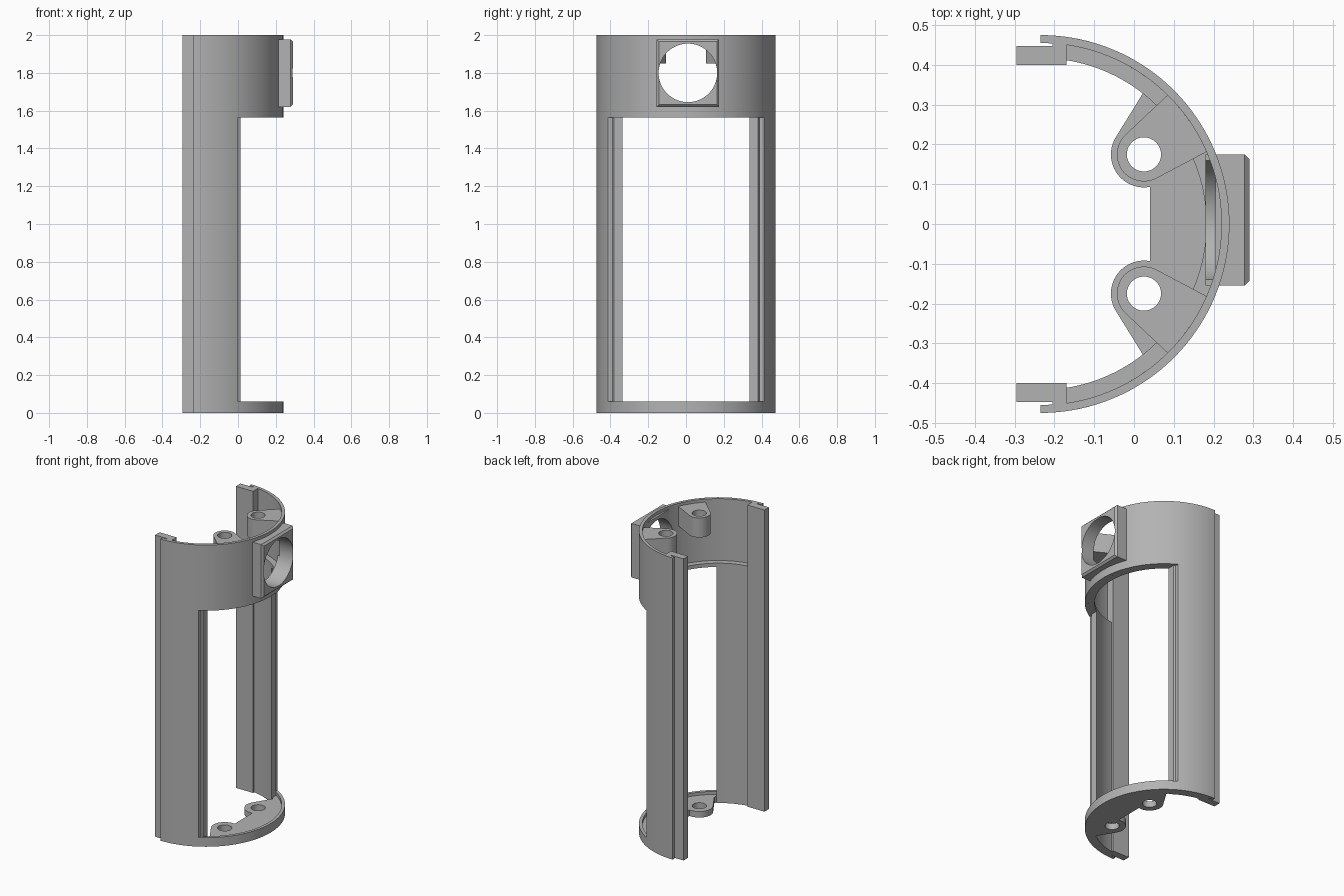
import bpy, bmesh
from math import acos, cos, sin, pi, radians

if "Cube" in bpy.data.objects:
    bpy.data.objects.remove(bpy.data.objects["Cube"], do_unlink=True)

CX = -0.235                                  # axis of the half-cylinder shell
R_OUT, R_THIN, R_THICK = 0.475, 0.455, 0.417
HEIGHT, WIN_LOW, WIN_HIGH = 2.0, 0.06, 1.565
SCREW = (0.025, 0.175)

grey = bpy.data.materials.new("plain_grey")
grey.use_nodes = True
grey.diffuse_color = (0.45, 0.45, 0.45, 1)
grey.node_tree.nodes["Principled BSDF"].inputs["Base Color"].default_value = (0.45, 0.45, 0.45, 1)


def finish(name, bm):
    bmesh.ops.recalc_face_normals(bm, faces=bm.faces)
    mesh = bpy.data.meshes.new(name)
    bm.to_mesh(mesh)
    bm.free()
    obj = bpy.data.objects.new(name, mesh)
    bpy.context.collection.objects.link(obj)
    mesh.materials.append(grey)
    return obj


def extrude(name, outline, z0, z1):
    bm = bmesh.new()
    face = bm.faces.new([bm.verts.new((x, y, z0)) for x, y in outline])
    top = bmesh.ops.extrude_face_region(bm, geom=[face])["geom"]
    bmesh.ops.translate(bm, vec=(0, 0, z1 - z0),
                        verts=[v for v in top if isinstance(v, bmesh.types.BMVert)])
    return finish(name, bm)


def arc(r, a0, a1, n=32, centre=(CX, 0)):
    return [(centre[0] + r * cos(a0 + (a1 - a0) * i / n),
             centre[1] + r * sin(a0 + (a1 - a0) * i / n)) for i in range(n + 1)]


def angle_at(r, x):
    return acos((x - CX) / r)


def band(r_in, r_out, x_min):
    """Arc strip symmetric about y = 0, ending at x_min."""
    a, b = angle_at(r_out, x_min), angle_at(r_in, x_min)
    return arc(r_out, -a, a, 72) + arc(r_in, b, -b, 72)


def side_strip(r_in, r_out, x0, x1):
    return (arc(r_out, angle_at(r_out, x1), angle_at(r_out, x0), 16)
            + arc(r_in, angle_at(r_in, x0), angle_at(r_in, x1), 16))


def flip(points):
    return [(x, -y) for x, y in reversed(points)]


def box(name, lo, hi, chamfer=0):
    bm = bmesh.new()
    bmesh.ops.create_cube(bm, size=1)
    for v in bm.verts:
        v.co = [l + (c + 0.5) * (h - l) for c, l, h in zip(v.co, lo, hi)]
    if chamfer:
        front = [e for e in bm.edges if all(v.co.x > hi[0] - 0.001 for v in e.verts)]
        bmesh.ops.bevel(bm, geom=front, offset=chamfer, segments=1, affect='EDGES')
    return finish(name, bm)


def cut(obj, cutter):
    mod = obj.modifiers.new("cut", 'BOOLEAN')
    mod.operation, mod.solver, mod.object = 'DIFFERENCE', 'EXACT', cutter
    bpy.context.view_layer.objects.active = obj
    bpy.ops.object.modifier_apply(modifier=mod.name)


parts = []
sides = (("left", lambda p: p), ("right", flip))

# Upper band, its inner ledge and the bottom ring
upper = extrude("upper_band", band(R_THIN, R_OUT, CX), WIN_HIGH, HEIGHT)
ledge = extrude("window_ledge", band(R_THICK, R_THIN, -0.17), WIN_HIGH, WIN_HIGH + 0.025)
ring = extrude("bottom_ring", band(R_THIN, R_OUT, CX), 0, WIN_LOW)
parts += [upper, ledge, ring]

# Side walls with a stepped window edge, and interlocking edge rails
rail = [(-0.295, 0.40), (-0.17, 0.40), (-0.17, 0.46),
        (-0.205, 0.46), (-0.205, 0.447), (-0.295, 0.447)]
for side, place in sides:
    parts += [
        extrude(side + "_outer_wall", place(side_strip(R_THIN, R_OUT, CX, 0.0)), WIN_LOW, WIN_HIGH),
        extrude(side + "_inner_wall", place(side_strip(R_THICK, R_THIN, -0.17, 0.012)), 0, WIN_HIGH),
        extrude(side + "_rail", place(rail), 0, HEIGHT)]

# Floor plate with two rounded screw lugs
lug = [(0.04, 0.093)] + arc(0.083, radians(280), radians(150), 24, SCREW) + [(0.022, 0.328)]
half_angle = angle_at(R_THIN, 0.0)
floor = extrude("floor_plate", lug + arc(R_THIN, half_angle, -half_angle, 64) + flip(lug), 0, 0.04)
parts.append(floor)

# Wedge-shaped screw bosses under the top rim
wedge = (arc(0.068, radians(297), radians(133), 28, SCREW)
         + [(0.085, 0.325)] + arc(R_THIN, radians(45), radians(23.5), 10))
bosses = [extrude(side + "_boss", place(wedge), 1.85, 1.98) for side, place in sides]
parts += bosses

# Square bezel and inner cradle around the round opening
bezel = box("round_opening_bezel", (0.205, -0.155, 1.62), (0.29, 0.175, 1.978), 0.012)
cradle = box("opening_cradle", (0.18, -0.155, 1.62), (0.215, 0.175, 1.76))
parts += [bezel, cradle]

# Screw holes and the round opening
for y in (SCREW[1], -SCREW[1]):
    drill = extrude("screw_drill", arc(0.043, 0, 2 * pi * 31 / 32, 31, (SCREW[0], y)), -0.1, 2.1)
    for target in [floor] + bosses:
        cut(target, drill)
    bpy.data.objects.remove(drill, do_unlink=True)

bore = extrude("opening_bore", arc(0.155, 0, 2 * pi * 63 / 64, 63, (0, 0)), 0.1, 0.4)
bore.rotation_euler = (0, pi / 2, 0)
bore.location = (0, 0.01, 1.80)
bpy.context.view_layer.update()
for target in (upper, bezel, cradle):
    cut(target, bore)
bpy.data.objects.remove(bore, do_unlink=True)

# Smooth curved faces, crisp edges
bpy.ops.object.select_all(action='DESELECT')
for obj in parts:
    obj.select_set(True)
bpy.context.view_layer.objects.active = upper
bpy.ops.object.shade_smooth_by_angle(angle=radians(30))
